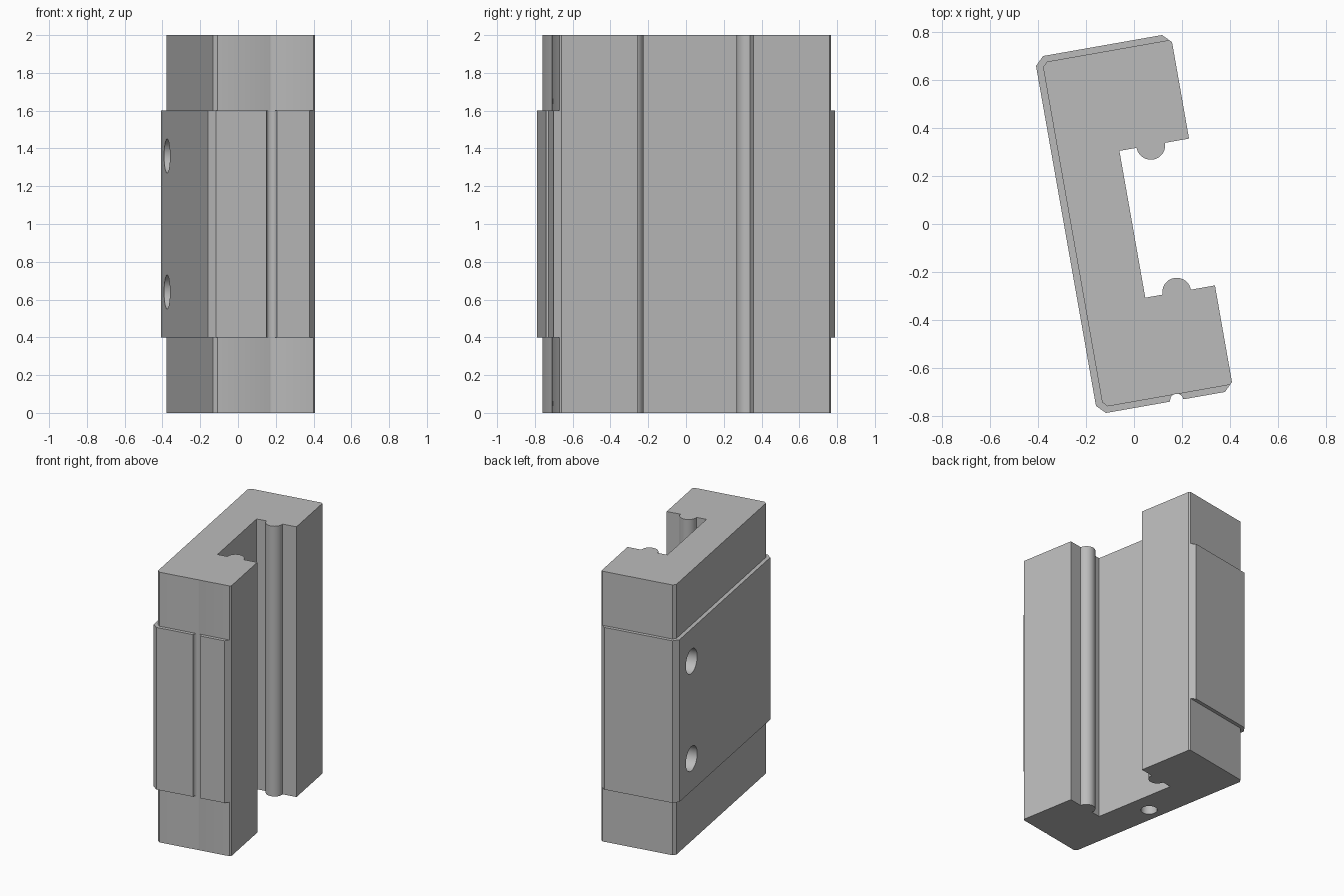
import bpy, bmesh, math
from mathutils import Matrix, Vector

cube = bpy.data.objects.get("Cube")
if cube:
    bpy.data.objects.remove(cube, do_unlink=True)

steel = bpy.data.materials.new("light_grey_metal")
steel.use_nodes = True
GREY = (0.5, 0.5, 0.5, 1)
steel.diffuse_color = GREY
steel.node_tree.nodes["Principled BSDF"].inputs["Base Color"].default_value = GREY


def add_object(name, bm):
    bmesh.ops.recalc_face_normals(bm, faces=bm.faces[:])
    mesh = bpy.data.meshes.new(name)
    bm.to_mesh(mesh)
    bm.free()
    mesh.materials.append(steel)
    obj = bpy.data.objects.new(name, mesh)
    bpy.context.collection.objects.link(obj)
    return obj


def prism(name, outline, z0, z1):
    bm = bmesh.new()
    face = bm.faces.new([bm.verts.new((x, y, z0)) for x, y in outline])
    ext = bmesh.ops.extrude_face_region(bm, geom=[face])
    top = [v for v in ext["geom"] if isinstance(v, bmesh.types.BMVert)]
    bmesh.ops.translate(bm, verts=top, vec=(0, 0, z1 - z0))
    return add_object(name, bm)


def drill(name, mouth, direction, radius, depth):
    """Round cutter with a pointed tip, starting just outside the mouth."""
    bm = bmesh.new()
    over = 0.05
    bmesh.ops.create_cone(bm, cap_ends=True, segments=32, radius1=radius, radius2=radius,
                          depth=depth + over,
                          matrix=Matrix.Translation((0, 0, (depth - over) / 2)))
    tip = max(bm.faces, key=lambda f: f.calc_center_median().z)
    centre = bmesh.ops.poke(bm, faces=[tip])["verts"][0]
    centre.co.z += radius * 0.58
    turn = Vector(direction).to_track_quat('Z', 'Y').to_matrix().to_4x4()
    bm.transform(Matrix.Translation(mouth) @ turn)
    return add_object(name, bm)


def arc(cx, cy, radius, start, end, steps=20):
    angles = [math.radians(start + (end - start) * i / steps) for i in range(steps + 1)]
    return [(cx + radius * math.cos(a), cy + radius * math.sin(a)) for a in angles]


# Carriage cross-section: chamfered block, rail slot with rounded ribs, side groove
W, L, C, SLOT = 0.288, 0.756, 0.036, 0.311
outline = [(W, L - C), (W - C, L), (C - W, L), (-W, L - C), (-W, C - L), (C - W, -L)]
outline += arc(0.048, -L, 0.028, 180, 0, 12)
outline += [(W - C, -L), (W, C - L), (W, -SLOT)]
outline += arc(0.126, -SLOT, 0.06, 0, 180)
outline += [(-0.007, -SLOT), (-0.007, SLOT)]
outline += arc(0.126, SLOT, 0.06, 180, 360)
outline += [(W, SLOT)]
block = prism("carriage_block", outline, 0, 2)

# Slimmer end caps: trim the outer sides near both ends
w, l, c = 0.26, 0.73, 0.02
trim = [(0.5, l), (c - w, l), (-w, l - c), (-w, c - l), (c - w, -l), (0.5, -l),
        (0.5, -1), (-0.5, -1), (-0.5, 1), (0.5, 1)]
cutters = [prism("lower_trim", trim, -0.1, 0.4), prism("upper_trim", trim, 1.6, 2.1)]

# Mounting holes in the back plate
for z in (0.64, 1.36):
    for y in (-0.53, 0.53):
        cutters.append(drill("mounting_hole", (-W, y, z), (1, 0, 0), 0.09, 0.25))

# Holes in both end caps
cutters.append(drill("top_hole", (-0.157, 0, 2), (0, 0, -1), 0.055, 0.2))
cutters.append(drill("bottom_hole", (-0.157, 0, 0), (0, 0, 1), 0.055, 0.2))

bpy.context.view_layer.objects.active = block
for cutter in cutters:
    cutter.hide_render = True
    mod = block.modifiers.new(cutter.name, 'BOOLEAN')
    mod.operation = 'DIFFERENCE'
    mod.solver = 'EXACT'
    mod.object = cutter
    bpy.ops.object.modifier_apply(modifier=mod.name)
for cutter in cutters:
    bpy.data.objects.remove(cutter, do_unlink=True)

# Turn the block to its slanted stance
block.data.transform(Matrix.Rotation(math.radians(10), 4, 'Z'))
bpy.ops.object.select_all(action='DESELECT')
block.select_set(True)
bpy.ops.object.shade_smooth_by_angle(angle=math.radians(30))
